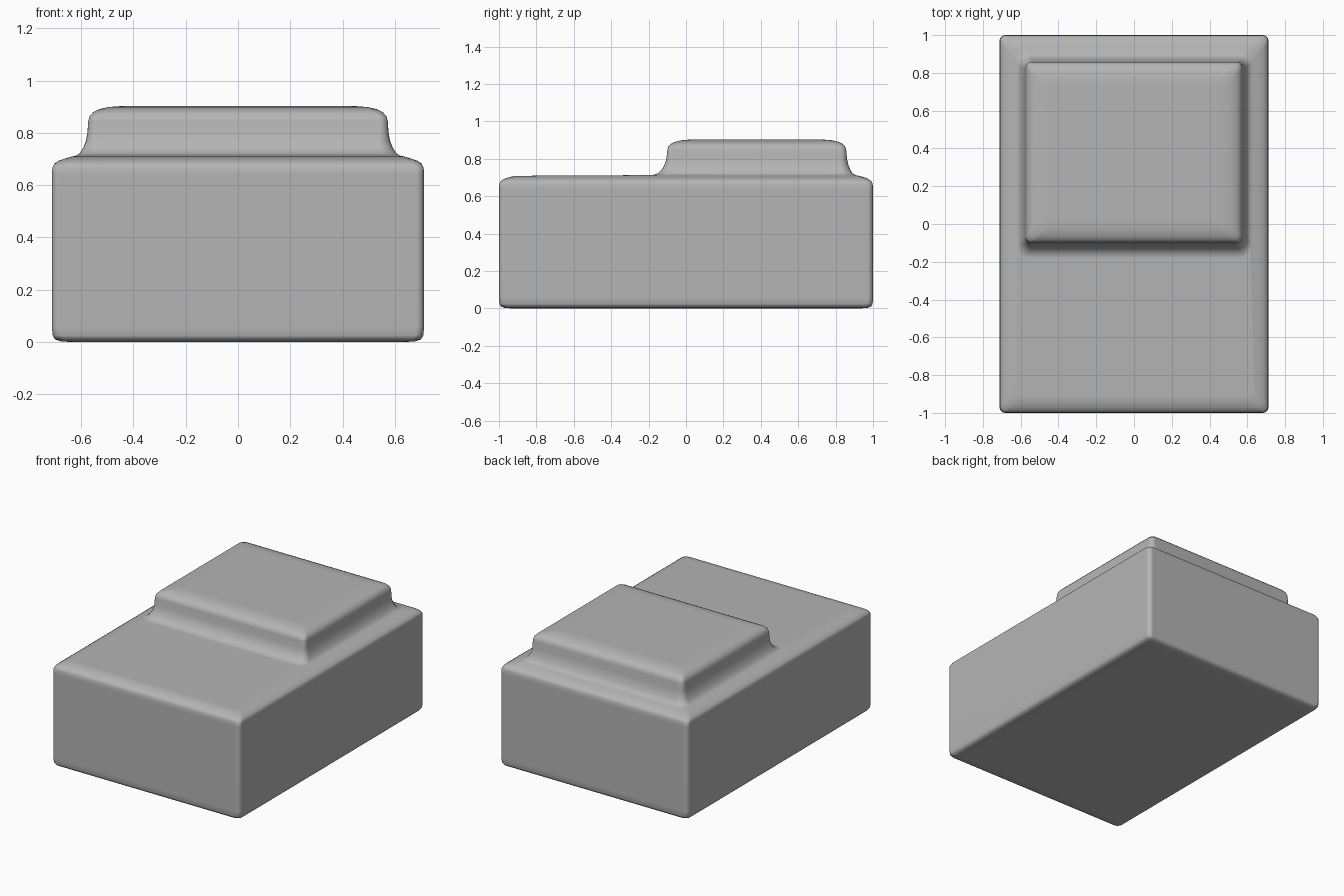
import bpy
import bmesh
from math import cos, sin, pi

cube = bpy.data.objects.get("Cube")
if cube:
    bpy.data.objects.remove(cube, do_unlink=True)

CORNER_STEPS = 5


def rounded_rectangle(half_x, front, back, z, radius):
    """Points of one horizontal section, counter-clockwise from above."""
    corners = [(1, back, 1), (-1, back, 1), (-1, front, -1), (1, front, -1)]
    points = []
    for i, (sx, y, sy) in enumerate(corners):
        cx, cy = sx * (half_x - radius), y - sy * radius
        for k in range(CORNER_STEPS + 1):
            a = (i + k / CORNER_STEPS) * pi / 2
            points.append((cx + radius * cos(a), cy + radius * sin(a), z))
    return points


# Sections from the bottom up: half width, front y, back y, height, corner radius
sections = [
    # softened bottom edge
    (0.64, -0.93, 0.93, 0.0, 0.04), (0.68, -0.97, 0.97, 0.003, 0.04),
    (0.70, -0.99, 0.99, 0.01, 0.035), (0.709, -0.998, 0.998, 0.025, 0.03),
    (0.712, -1.0, 1.0, 0.06, 0.03),
    # straight walls and rounded shoulder
    (0.712, -1.0, 1.0, 0.64, 0.03), (0.710, -0.998, 0.998, 0.667, 0.03),
    (0.703, -0.99, 0.99, 0.682, 0.035), (0.685, -0.97, 0.972, 0.694, 0.04),
    (0.662, -0.945, 0.95, 0.702, 0.045), (0.638, -0.91, 0.925, 0.709, 0.05),
    # flat front deck, then the fillet up to the raised block
    (0.62, -0.18, 0.905, 0.713, 0.06), (0.605, -0.15, 0.89, 0.723, 0.055),
    (0.593, -0.13, 0.879, 0.742, 0.05), (0.582, -0.115, 0.868, 0.768, 0.045),
    (0.576, -0.105, 0.861, 0.80, 0.035), (0.573, -0.10, 0.857, 0.845, 0.03),
    # rounded upper edge
    (0.567, -0.095, 0.851, 0.865, 0.03), (0.553, -0.08, 0.838, 0.880, 0.035),
    (0.53, -0.058, 0.815, 0.891, 0.04), (0.495, -0.025, 0.78, 0.899, 0.04),
    (0.44, 0.02, 0.735, 0.903, 0.04),
]

# Loft the sections into one closed body
bm = bmesh.new()
rings = [[bm.verts.new(p) for p in rounded_rectangle(*s)] for s in sections]
for low, high in zip(rings, rings[1:]):
    for i in range(len(low)):
        j = (i + 1) % len(low)
        bm.faces.new((low[i], low[j], high[j], high[i]))
bm.faces.new(rings[0][::-1])
bm.faces.new(rings[-1])
bmesh.ops.recalc_face_normals(bm, faces=bm.faces)

mesh = bpy.data.meshes.new("stepped_block")
bm.to_mesh(mesh)
bm.free()
block = bpy.data.objects.new("stepped_block", mesh)
bpy.context.collection.objects.link(block)

# Mid grey surface
grey = bpy.data.materials.new("mid_grey")
grey.use_nodes = True
colour = (0.46, 0.46, 0.46, 1.0)
grey.diffuse_color = colour
grey.node_tree.nodes["Principled BSDF"].inputs["Base Color"].default_value = colour
mesh.materials.append(grey)

# Smooth shading that keeps the broad faces flat
bpy.context.view_layer.objects.active = block
block.select_set(True)
bpy.ops.object.shade_smooth_by_angle(angle=pi / 3)
block.modifiers.new("flat_broad_faces", 'WEIGHTED_NORMAL').keep_sharp = True
